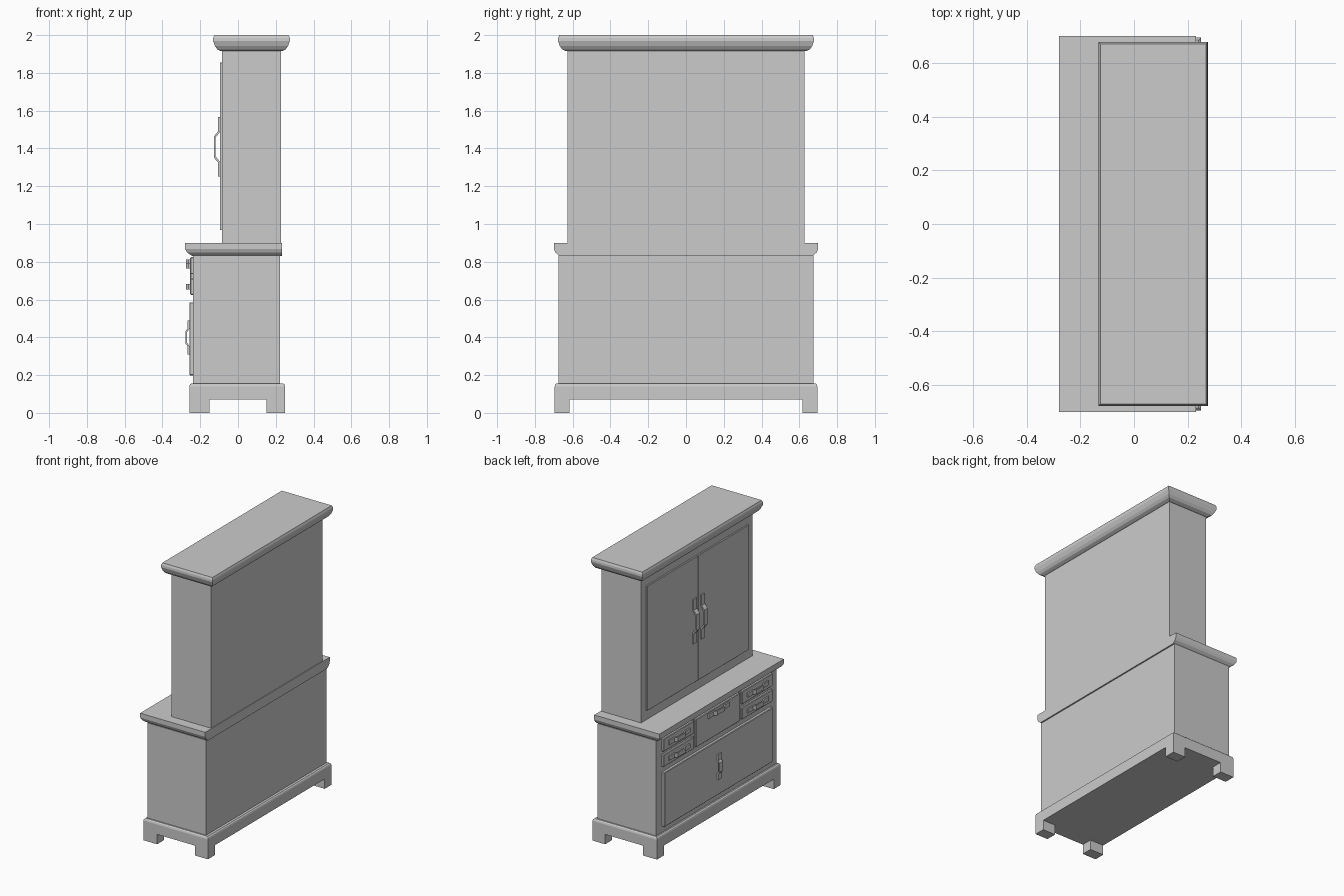
import bpy, bmesh

if "Cube" in bpy.data.objects:
    bpy.data.objects.remove(bpy.data.objects["Cube"])

def finish(name, bm):
    bmesh.ops.recalc_face_normals(bm, faces=bm.faces)
    me = bpy.data.meshes.new(name)
    bm.to_mesh(me)
    bm.free()
    ob = bpy.data.objects.new(name, me)
    bpy.context.collection.objects.link(ob)
    return ob

def stack(name, rings):
    """Loft rectangles given as (x0, x1, y0, y1, z), capped at both ends."""
    bm = bmesh.new()
    loops = [[bm.verts.new(p) for p in ((a, c, z), (b, c, z), (b, d, z), (a, d, z))]
             for a, b, c, d, z in rings]
    for lo, hi in zip(loops, loops[1:]):
        for i in range(4):
            j = (i + 1) % 4
            bm.faces.new((lo[i], lo[j], hi[j], hi[i]))
    bm.faces.new(loops[0])
    bm.faces.new(loops[-1])
    return finish(name, bm)

def box(name, x0, x1, y0, y1, z0, z1):
    return stack(name, [(x0, x1, y0, y1, z0), (x0, x1, y0, y1, z1)])

def panel(name, x0, x1, y0, y1, z0, z1, e=0.004):
    """Raised front panel with a slim chamfer round its face."""
    ob = box(name, x0, x1, y0, y1, z0, z1)
    m = ob.modifiers.new("edge", 'BEVEL')
    m.width, m.segments = e, 1
    return ob

def handle(name, x, y, z, length, width, out, vertical):
    """Bent strap: flat ends on the panel, middle standing proud by 'out'."""
    h, t = length / 2, 0.009
    half = [(h, 0), (h, t), (0.53 * h, t), (0.36 * h, out), (-0.36 * h, out),
            (-0.53 * h, t), (-h, t), (-h, 0), (-0.5 * h, 0),
            (-0.32 * h, out - t), (0.32 * h, out - t), (0.5 * h, 0)]
    bm = bmesh.new()
    sides = []
    for w in (-width / 2, width / 2):
        sides.append([bm.verts.new((x - o, y + w, z + s) if vertical
                                   else (x - o, y + s, z + w)) for s, o in half])
    n = len(half)
    for s in sides:
        bm.faces.new(s)
    for i in range(n):
        j = (i + 1) % n
        bm.faces.new((sides[0][i], sides[0][j], sides[1][j], sides[1][i]))
    return finish(name, bm)

# Plinth with four block feet
stack("plinth", [(-0.258, 0.25, -0.695, 0.695, 0.07), (-0.258, 0.25, -0.695, 0.695, 0.14),
                 (-0.255, 0.247, -0.692, 0.692, 0.15), (-0.248, 0.24, -0.685, 0.685, 0.156)])
for sy in (-1, 1):
    y0, y1 = sorted((sy * 0.618, sy * 0.695))
    box("front_foot", -0.258, -0.15, y0, y1, 0, 0.07)
    box("back_foot", 0.15, 0.25, y0, y1, 0, 0.07)

# Carcasses
box("lower_cabinet", -0.238, 0.222, -0.675, 0.675, 0.156, 0.832)
box("upper_cabinet", -0.085, 0.227, -0.627, 0.627, 0.90, 1.917)

# Worktop: rounded lower edge on front and sides, plain at the back
stack("worktop", [(-0.28 + d, 0.232, -0.70 + d * 0.8, 0.70 - d * 0.8, z) for d, z in
                  ((0.04, 0.83), (0.026, 0.838), (0.01, 0.85), (0, 0.868), (0, 0.90))])

# Cornice
stack("cornice", [(-0.132 + d, 0.275 - d, -0.678 + d, 0.678 - d, z) for d, z in
                  ((0.042, 1.915), (0.022, 1.925), (0.01, 1.942), (0, 1.97), (0.001, 1.985), (0.007, 2.0))])

# Upper doors and pulls
for sy in (-1, 1):
    y0, y1 = sorted((sy * 0.002, sy * 0.57))
    panel("upper_door", -0.096, -0.08, y0, y1, 0.967, 1.855, 0.002)
    handle("upper_pull", -0.096, sy * 0.045, 1.408, 0.315, 0.036, 0.031, True)

# Lower flap and pull
panel("lower_door", -0.258, -0.23, -0.61, 0.61, 0.198, 0.585)
handle("lower_pull", -0.258, 0, 0.40, 0.18, 0.036, 0.02, True)

# Drawers
panel("middle_drawer", -0.253, -0.23, -0.247, 0.247, 0.625, 0.825)
handle("middle_drawer_pull", -0.253, 0, 0.797, 0.235, 0.03, 0.023, False)
for sy in (-1, 1):
    y0, y1 = sorted((sy * 0.27, sy * 0.615))
    for z0, z1 in ((0.625, 0.711), (0.734, 0.825)):
        panel("small_drawer", -0.253, -0.23, y0, y1, z0, z1)
        handle("small_drawer_pull", -0.253, sy * 0.443, (z0 + z1) / 2, 0.235, 0.03, 0.023, False)
